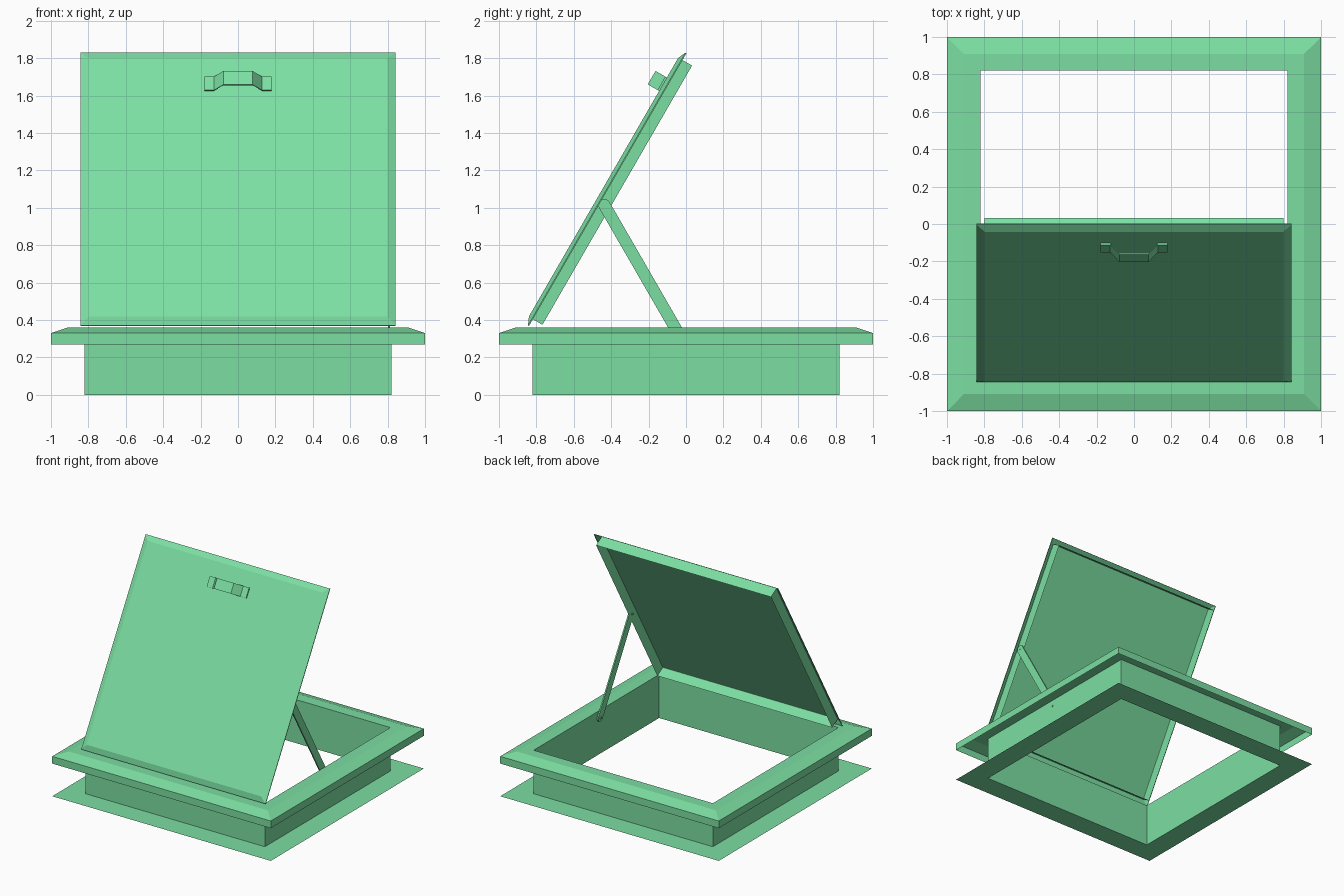
import bpy, bmesh, math
from mathutils import Matrix, Vector

if "Cube" in bpy.data.objects:
    bpy.data.objects.remove(bpy.data.objects["Cube"])

green = bpy.data.materials.new("green_paint")
green.diffuse_color = (0.2, 0.73, 0.36, 1)
green.use_nodes = True
green.node_tree.nodes["Principled BSDF"].inputs["Base Color"].default_value = green.diffuse_color


def finish(name, bm, matrix=Matrix()):
    mesh = bpy.data.meshes.new(name)
    bm.to_mesh(mesh)
    bm.free()
    mesh.materials.append(green)
    obj = bpy.data.objects.new(name, mesh)
    obj.matrix_world = matrix
    bpy.context.collection.objects.link(obj)
    return obj


def sheet(name, loops, matrix=Matrix(), cap=False):
    """Folded sheet through rectangular loops (half_x, half_y, z)."""
    bm = bmesh.new()
    rings = [[bm.verts.new((sx * hx, sy * hy, z))
              for sx, sy in ((-1, -1), (1, -1), (1, 1), (-1, 1))]
             for hx, hy, z in loops]
    for a, b in zip(rings, rings[1:]):
        for i in range(4):
            j = (i + 1) % 4
            bm.faces.new((a[i], a[j], b[j], b[i]))
    if cap:
        bm.faces.new(rings[-1])
    return finish(name, bm, matrix)


def extrude(name, points, vec, matrix=Matrix()):
    """Solid made by sweeping a closed outline along a vector."""
    bm = bmesh.new()
    face = bm.faces.new([bm.verts.new(p) for p in points])
    res = bmesh.ops.extrude_face_region(bm, geom=[face], use_keep_orig=True)
    verts = [e for e in res["geom"] if isinstance(e, bmesh.types.BMVert)]
    bmesh.ops.translate(bm, verts=verts, vec=vec)
    bmesh.ops.recalc_face_normals(bm, faces=bm.faces[:])
    return finish(name, bm, matrix)


# Fixed frame: ground flange, curb walls, hollow bevelled rim
W = 0.82
sheet("base_flange", [(1, 1, 0), (W, W, 0)])
sheet("curb_wall", [(W, W, 0), (W, W, 0.36)])
sheet("top_rim", [(1, 1, 0.27), (1, 1, 0.33), (0.91, 0.91, 0.36), (W, W, 0.36)])

# Open lid: local y runs up the panel, local z points outward
tilt = math.radians(60)
hinge = Matrix.Translation((0, -0.845, 0.37)) @ Matrix.Rotation(tilt, 4, 'X')
lid = hinge @ Matrix.Translation((0, 0.8425, 0))
sheet("lid_panel", [(0.843, 0.8425, -0.006), (0.843, 0.8425, 0),
                    (0.798, 0.7975, 0.02)], lid, cap=True)
sheet("lid_skirt", [(0.8, 0.8, -0.065), (0.8, 0.8, 0.019)], lid)

# Bent strap handle
half = [(0.18, 0.02), (0.13, 0.02), (0.08, 0.08)]
under = half + [(-x, z) for x, z in reversed(half)]
over_half = [(0.18, 0.03), (0.127, 0.03), (0.077, 0.09)]
over = over_half + [(-x, z) for x, z in reversed(over_half)]
outline = [(x, 1.437, z) for x, z in under + over[::-1]]
extrude("lid_handle", outline, (0, 0.083, 0), hinge)

# Round-ended stay arm on the right side
top, low = Vector((0, -0.437, 1.015)), Vector((0, -0.03, 0.31))
ang = math.atan2(top.z - low.z, top.y - low.y)
arm = []
for centre, start in ((top, ang - math.pi / 2), (low, ang + math.pi / 2)):
    for k in range(9):
        a = start + math.pi * k / 8
        arm.append((0.802, centre.y + 0.032 * math.cos(a), centre.z + 0.032 * math.sin(a)))
extrude("stay_arm", arm, (0.011, 0, 0))

# Pivot pins
for name, c, x0, x1 in (("upper_pin", top, 0.79, 0.816), ("lower_pin", low, 0.795, 0.826)):
    ring = [(x0, c.y + 0.01 * math.cos(k * math.pi / 4), c.z + 0.01 * math.sin(k * math.pi / 4))
            for k in range(8)]
    extrude(name, ring, (x1 - x0, 0, 0))
